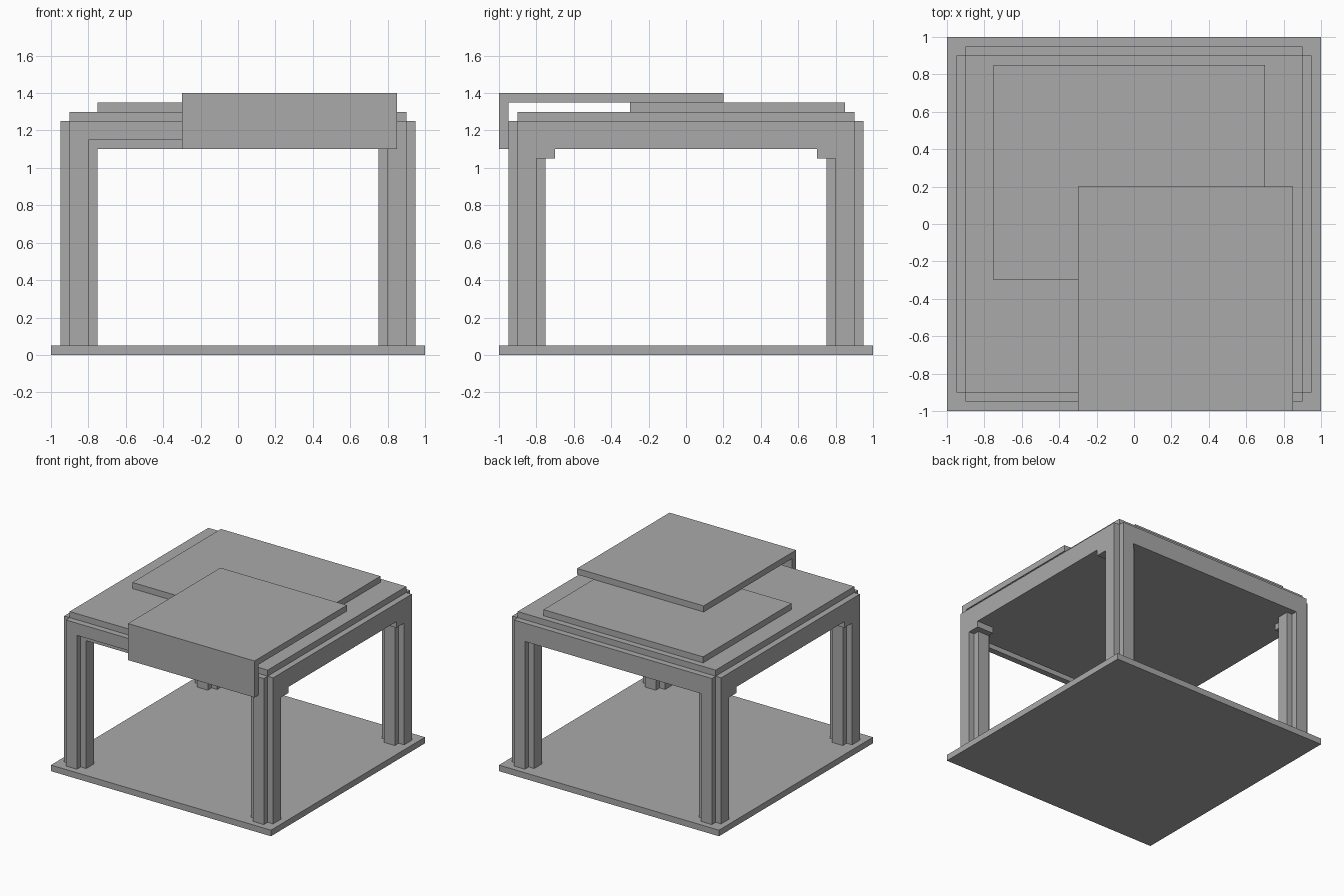
import bpy
import bmesh

cube = bpy.data.objects.get("Cube")
if cube:
    bpy.data.objects.remove(cube, do_unlink=True)

grey = bpy.data.materials.new("plain_grey")
grey.use_nodes = True
colour = (0.4, 0.4, 0.4, 1)
grey.diffuse_color = colour
grey.node_tree.nodes["Principled BSDF"].inputs["Base Color"].default_value = colour


def prism(name, outline, z0, z1):
    """Extrude a flat outline upwards from z0 to z1."""
    bm = bmesh.new()
    face = bm.faces.new([bm.verts.new((x, y, z0)) for x, y in outline])
    top = bmesh.ops.extrude_face_region(bm, geom=[face])["geom"]
    verts = [v for v in top if isinstance(v, bmesh.types.BMVert)]
    bmesh.ops.translate(bm, verts=verts, vec=(0, 0, z1 - z0))
    bmesh.ops.recalc_face_normals(bm, faces=bm.faces)
    mesh = bpy.data.meshes.new(name)
    bm.to_mesh(mesh)
    bm.free()
    mesh.materials.append(grey)
    obj = bpy.data.objects.new(name, mesh)
    bpy.context.collection.objects.link(obj)
    return obj


def box(name, xs, ys, zs):
    (x0, x1), (y0, y1) = xs, ys
    return prism(name, [(x0, y0), (x1, y0), (x1, y1), (x0, y1)], *zs)


# Floor
box("floor_slab", (-1, 1), (-1, 1), (0, 0.05))

# Four cross-shaped legs, each with a small corner bracket
half, arm = 0.05, 0.1
cross = [(half, arm), (half, half), (arm, half), (arm, -half), (half, -half), (half, -arm),
         (-half, -arm), (-half, -half), (-arm, -half), (-arm, half), (-half, half), (-half, arm)]
for sx, side in ((1, "left"), (-1, "right")):
    for sy, end in ((-1, "front"), (1, "back")):
        outline = [(sx * 0.85 + x, sy * 0.85 + y) for x, y in cross]
        prism(f"{end}_{side}_leg", outline, 0.05, 1.1)
        box(f"{end}_{side}_bracket", (sx * 0.8, sx * 0.95), (sy * 0.7, sy * 0.8), (1.05, 1.1))

# Table body with aprons around it
box("table_body", (-0.9, 0.9), (-0.9, 0.9), (1.1, 1.3))
for s, side in ((1, "left"), (-1, "right")):
    box(f"{side}_apron", (s * 0.9, s * 0.95), (-0.9, 0.9), (1.1, 1.25))
    box(f"front_{side}_leg_top", (s * 0.8, s * 0.9), (-0.95, -0.9), (1.1, 1.15))
box("back_apron", (-0.9, 0.9), (0.9, 0.95), (1.1, 1.25))
box("front_apron", (-0.9, 0.9), (-0.95, -0.9), (1.15, 1.25))

# Flat sheet and the folded sheet hanging over the front edge
box("flat_sheet", (-0.75, 0.7), (-0.3, 0.85), (1.3, 1.35))
box("folded_sheet_top", (-0.3, 0.85), (-0.95, 0.2), (1.35, 1.4))
box("folded_sheet_drop", (-0.3, 0.85), (-1, -0.95), (1.1, 1.4))
